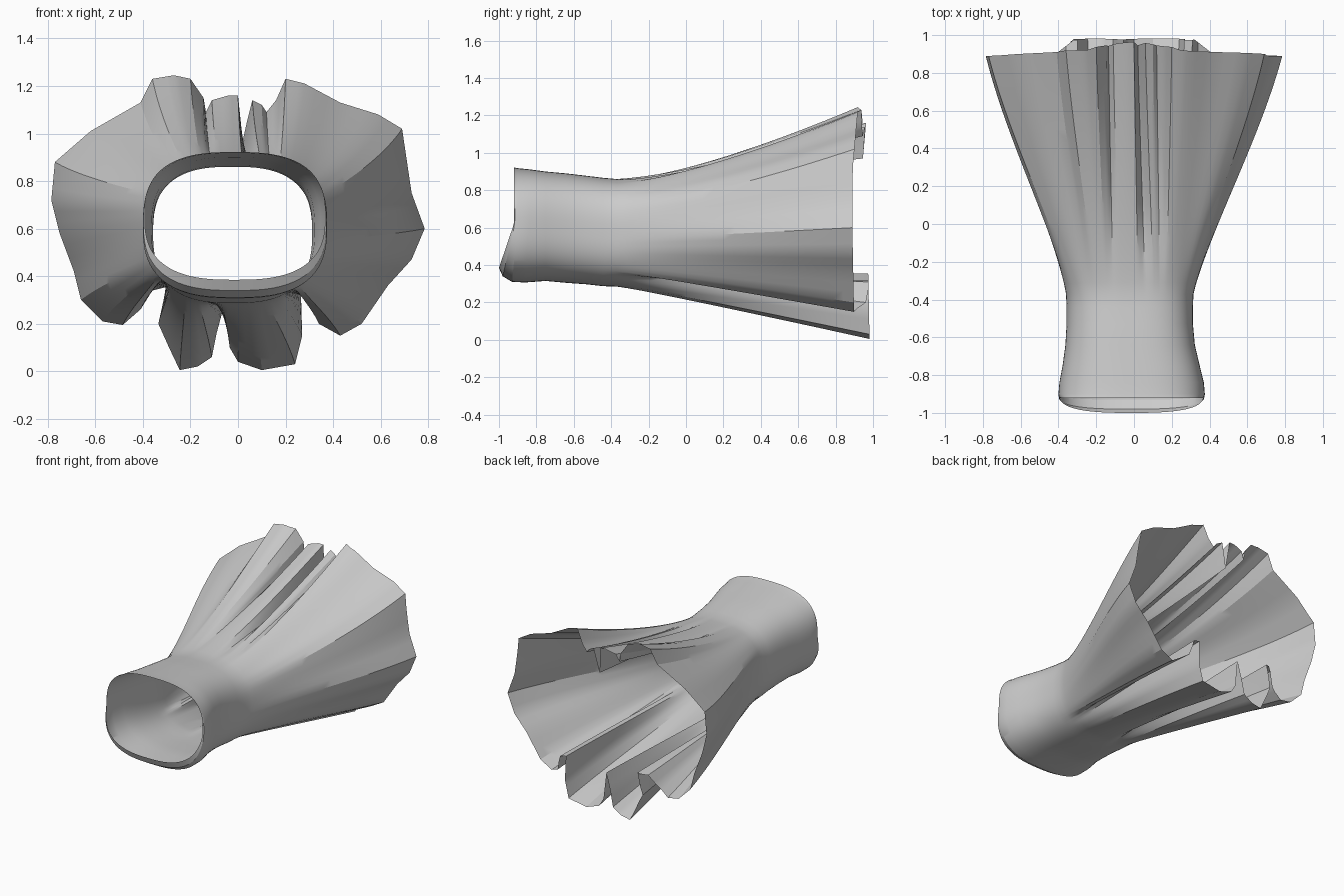
import bpy, bmesh, math

if "Cube" in bpy.data.objects:
    bpy.data.objects.remove(bpy.data.objects["Cube"])

CX, CZ = -0.02, 0.575
SUB = 3          # columns per hem segment
ROWS = 22        # rows of the flared part

# pleated hem outline (x, z), counter-clockwise from the top centre
hem = [(-.04, 1.16), (-.11, 1.14), (-.135, 1.09), (-.145, 1.15), (-.20, 1.23), (-.27, 1.245),
       (-.36, 1.23), (-.41, 1.13), (-.62, 1.01), (-.77, .88), (-.785, .72), (-.75, .58),
       (-.69, .42), (-.66, .30), (-.57, .21), (-.485, .195), (-.41, .26), (-.36, .34),
       (-.30, .355), (-.335, .20), (-.29, .10), (-.245, .005), (-.17, .02), (-.11, .06),
       (-.09, .16), (-.055, .29), (-.035, .10), (0, .04), (.10, .005), (.24, .03),
       (.27, .15), (.265, .32), (.31, .31), (.34, .20), (.43, .15), (.52, .20),
       (.63, .36), (.73, .47), (.785, .60), (.73, .75), (.69, 1.02), (.59, 1.08),
       (.43, 1.13), (.28, 1.21), (.20, 1.23), (.16, 1.14), (.12, 1.09), (.10, 1.12),
       (.06, 1.14), (.04, 1.06), (.02, .97), (0, 1.16)]

# waist sections: y at top, y at bottom, x left, x right, z bottom, z top
waist = [(-.92, -1.0, -.392, .366, .385, .922), (-.915, -.98, -.398, .372, .34, .921),
         (-.90, -.93, -.40, .375, .31, .918), (-.84, -.86, -.395, .37, .307, .912),
         (-.75, -.75, -.378, .348, .315, .90), (-.64, -.64, -.363, .322, .305, .89),
         (-.53, -.53, -.357, .312, .297, .877), (-.44, -.44, -.357, .312, .287, .866),
         (-.37, -.37, -.36, .315, .285, .86)]


def section(w, a):
    """Point on a rounded-rectangle waist section at angle a."""
    yt, yb, xl, xr, zb, zt = w
    n = 2 / 2.7
    c, s = math.cos(a), math.sin(a)
    x = (xl + xr) / 2 + (xr - xl) / 2 * math.copysign(abs(c) ** n, c)
    z = (zb + zt) / 2 + (zt - zb) / 2 * math.copysign(abs(s) ** n, s)
    k = min(1, max(0, (.62 - z) / (.62 - zb)))
    return x, yt + (yb - yt) * k, z


def hem_y(x, z):
    """The hem runs longer on the bottom panel and the top centre pleats."""
    if z > .57:
        return .89 + .03 * max(0, (z - .9) / .34) + .05 * max(0, 1 - (x / .25) ** 2)
    return .89 + .08 * min(1, max(0, (.42 - abs(x)) / .1)) + .02 * (.57 - z)


# subdivide the hem and match every column with a waist angle:
# a blend of the hem direction and the distance run along the hem
cols, dist, run = [], [], 0
for i, (x0, z0) in enumerate(hem):
    x1, z1 = hem[(i + 1) % len(hem)]
    step = math.hypot(x1 - x0, z1 - z0) / SUB
    for j in range(SUB):
        cols.append((x0 + (x1 - x0) * j / SUB, z0 + (z1 - z0) * j / SUB))
        dist.append(run)
        run += step
N = len(cols)
ang = sorted((math.atan2(z - CZ, x - CX) - math.pi / 2) % math.tau for x, z in cols)
ang = [.6 * a + .4 * math.tau * d / run for a, d in zip(ang, dist)]
for _ in range(8):
    ang = [(ang[i - 1] - (math.tau if i == 0 else 0) + ang[i] * 2
            + ang[(i + 1) % N] + (math.tau if i == N - 1 else 0)) / 4 for i in range(N)]
ang = [a + math.pi / 2 for a in ang]

# waistband rows followed by the flare, concave on top and fuller at the sides
rows = [[section(w, a) for a in ang] for w in waist]
base = rows[-1]
for r in range(1, ROWS + 1):
    t = r / ROWS
    sx = t ** 1.12 + .4 * t * t * (1 - t)
    row = []
    for (bx, by, bz), (hx, hz) in zip(base, cols):
        up = min(1, max(0, (hz - .4) / .5))
        sz = t ** (1.05 + .32 * up)
        row.append((bx + (hx - bx) * sx, by + (hem_y(hx, hz) - by) * t, bz + (hz - bz) * sz))
    rows.append(row)

# pleated skirt shell
bm = bmesh.new()
vs = [[bm.verts.new(p) for p in row] for row in rows]
for lo, hi in zip(vs, vs[1:]):
    for i in range(N):
        k = (i + 1) % N
        bm.faces.new((lo[i], hi[i], hi[k], lo[k]))
mesh = bpy.data.meshes.new("pleated_skirt")
bm.to_mesh(mesh)
bm.free()
skirt = bpy.data.objects.new("pleated_skirt", mesh)
bpy.context.collection.objects.link(skirt)
bpy.context.view_layer.objects.active = skirt
skirt.select_set(True)
# make normals face outward
top = max(mesh.polygons, key=lambda p: p.center.z)
if top.normal.z < 0:
    mesh.flip_normals()
bpy.ops.object.shade_smooth_by_angle(angle=math.radians(25))
